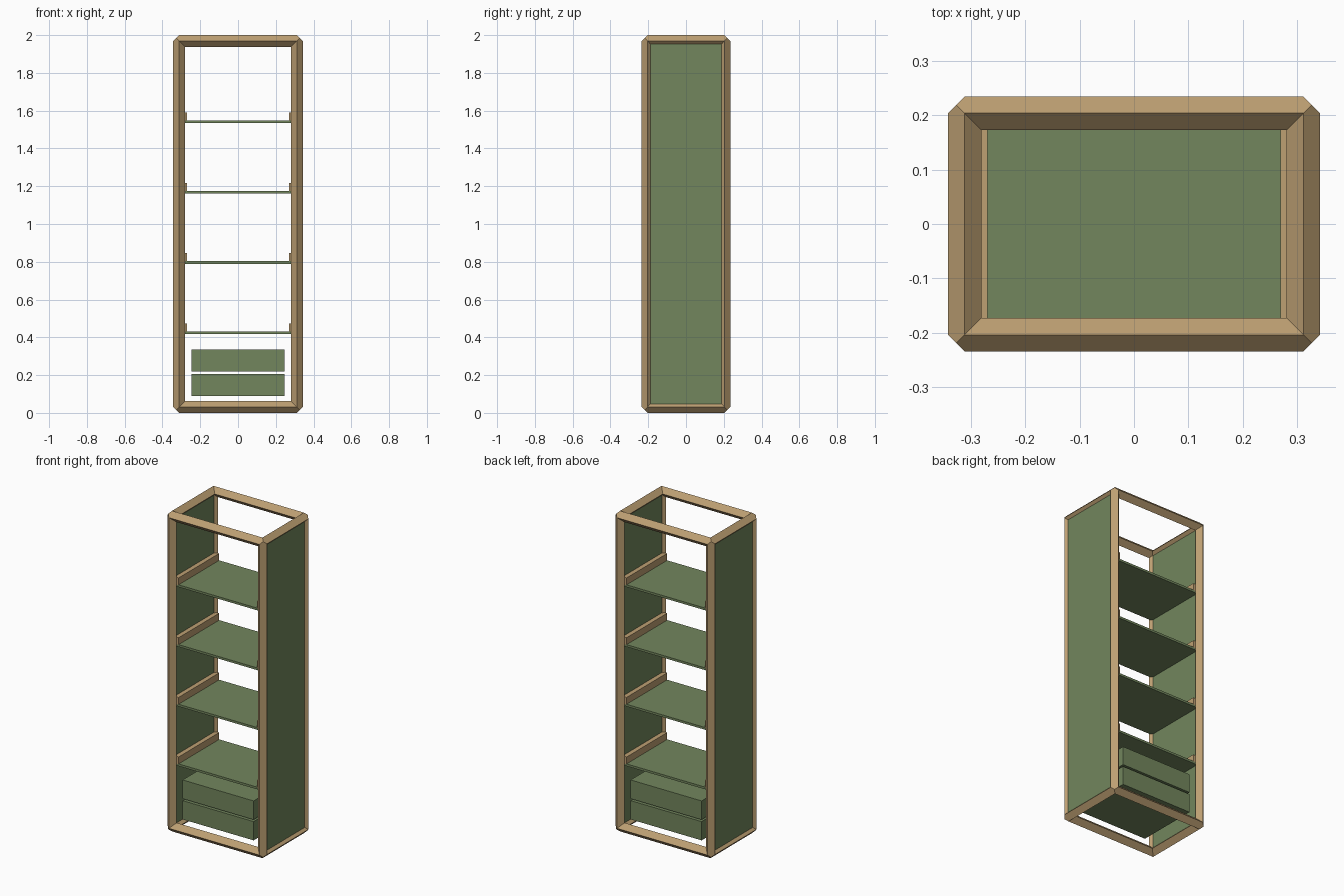
import bpy, bmesh
from mathutils import Vector

if "Cube" in bpy.data.objects:
    bpy.data.objects.remove(bpy.data.objects["Cube"])


def material(name, color):
    m = bpy.data.materials.new(name)
    m.diffuse_color = color
    m.use_nodes = True
    m.node_tree.nodes["Principled BSDF"].inputs["Base Color"].default_value = m.diffuse_color
    return m


WOOD = material("wood", (0.51, 0.35, 0.17, 1))
GREEN = material("green_board", (0.17, 0.24, 0.11, 1))


def finish(bm, name, mat):
    bmesh.ops.recalc_face_normals(bm, faces=bm.faces)
    me = bpy.data.meshes.new(name)
    bm.to_mesh(me)
    bm.free()
    me.materials.append(mat)
    ob = bpy.data.objects.new(name, me)
    bpy.context.collection.objects.link(ob)
    return ob


def box(name, lo, hi, mat):
    bm = bmesh.new()
    bmesh.ops.create_cube(bm, size=1)
    for v in bm.verts:
        v.co = Vector([lo[i] + (v.co[i] + 0.5) * (hi[i] - lo[i]) for i in range(3)])
    return finish(bm, name, mat)


# Frame: twelve diamond-section beams mitred together at the corners
HALF = (0.312, 0.204, 0.969)
D = 0.031
H = 0.5
# end outlines of the four facets, local to a corner: (along beam, side a, side b)
FACETS = [
    [(0, 1, 0), (H, H, H), (0, 0, 1)],
    [(-1, -1, 0), (-H, -H, -H), (-1, 0, -1)],
    [(0, 1, 0), (-1, 0, -1)],
    [(0, 0, 1), (-1, -1, 0)],
]
bm = bmesh.new()
for axis in range(3):
    order = (axis, (axis + 1) % 3, (axis + 2) % 3)
    for sa in (-1, 1):
        for sb in (-1, 1):
            for facet in FACETS:
                loop = []
                for end, pts in ((1, facet), (-1, facet[::-1])):
                    for p in pts:
                        co = Vector((0, 0, 1))
                        for k, s in enumerate((end, sa, sb)):
                            i = order[k]
                            co[i] = s * (HALF[i] + D * p[k]) + (1 if i == 2 else 0)
                        loop.append(bm.verts.new(co))
                bm.faces.new(loop)
bmesh.ops.remove_doubles(bm, verts=bm.verts, dist=1e-4)
finish(bm, "frame", WOOD)

# Side panels
for side, s in (("left", -1), ("right", 1)):
    x = sorted((s * 0.298, s * 0.328))
    box(side + "_panel", (x[0], -0.2, 0.035), (x[1], 0.2, 1.965), GREEN)

# Shelves, each with a wooden rail at both ends
for n, z in enumerate((0.424, 0.796, 1.168, 1.541), 1):
    box(f"shelf_{n}", (-0.298, -0.2, z - 0.007), (0.298, 0.2, z + 0.007), GREEN)
    for side, s in (("left", -1), ("right", 1)):
        x = sorted((s * 0.27, s * 0.299))
        box(f"{side}_rail_{n}", (x[0], -0.2, z + 0.005), (x[1], 0.2, z + 0.05), WOOD)

# Drawers
for n, z in enumerate((0.09, 0.219), 1):
    box(f"drawer_{n}", (-0.245, -0.196, z), (0.245, 0.196, z + 0.117), GREEN)
